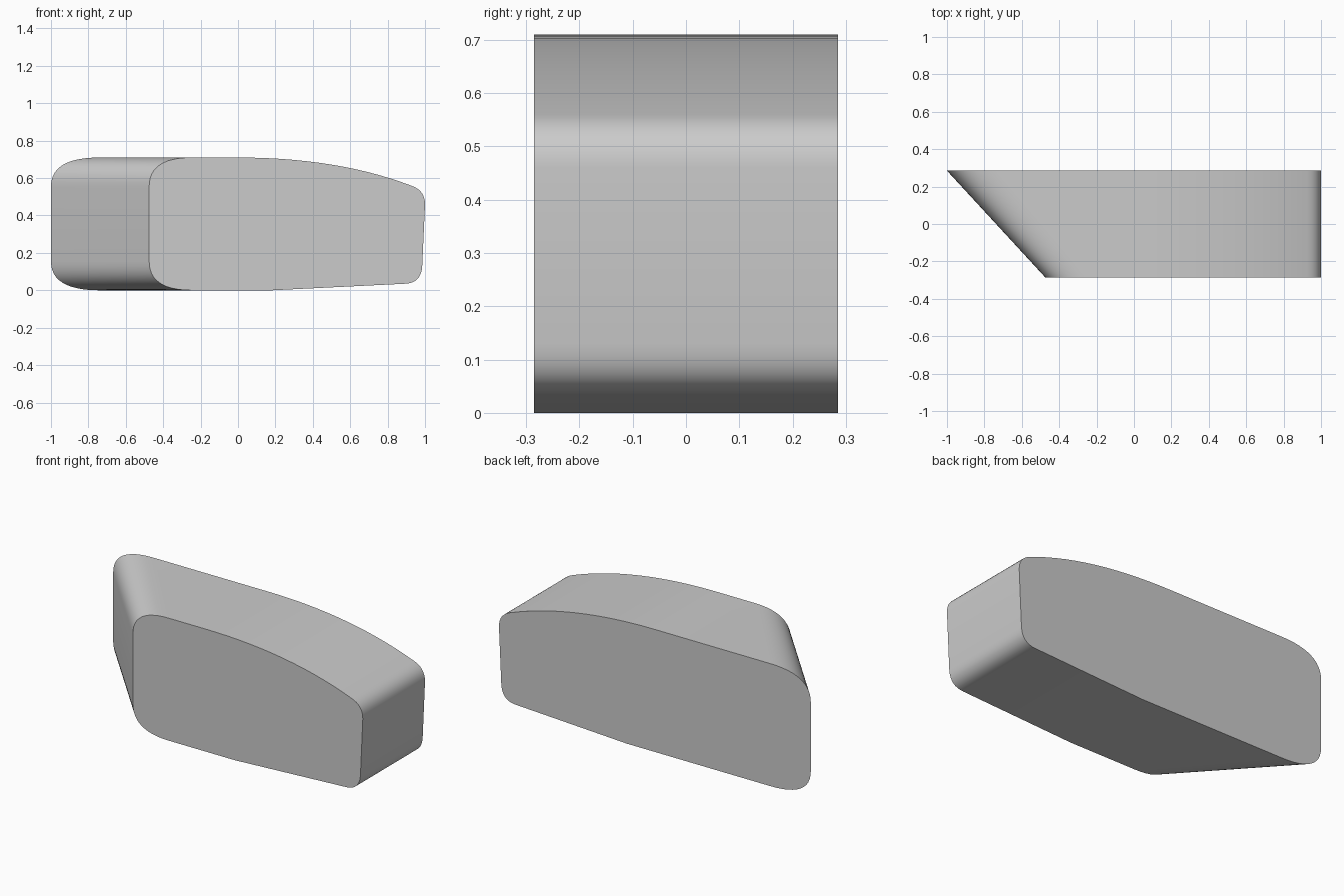
import bpy
import bmesh
from mathutils import Vector

cube = bpy.data.objects.get("Cube")
if cube:
    bpy.data.objects.remove(cube, do_unlink=True)

HALF_DEPTH = 0.285
TOP = 0.71


def bend(start, control, end, steps):
    """Points along a quadratic curve from start to end."""
    a, b, c = Vector(start), Vector(control), Vector(end)
    return [a * (1 - t) ** 2 + b * 2 * t * (1 - t) + c * t * t
            for t in (i / steps for i in range(steps + 1))]


def outline(left, corner):
    """Rounded side profile (x, z), counter-clockwise from the lower left."""
    return (
        bend((left, 0.155), (left, 0), (left + corner, 0), 12)
        + [Vector((0.18, 0))]                                        # underside kink
        + bend((0.89, 0.035), (0.98, 0.037), (0.985, 0.13), 8)       # lower nose
        + bend((1.0, 0.46), (1.0, 0.535), (0.925, 0.56), 8)          # upper nose
        + bend((0.925, 0.56), (0.53, 0.71), (0, TOP), 14)[1:]        # sloping top
        + bend((left + corner, TOP), (left, TOP), (left, 0.555), 12)
    )


# Solid body: matching profiles bridged by a slanted left end
bm = bmesh.new()
front = [bm.verts.new((p.x, -HALF_DEPTH, p.y)) for p in outline(-0.475, 0.23)]
back = [bm.verts.new((p.x, HALF_DEPTH, p.y)) for p in outline(-1.0, 0.26)]
bm.faces.new(front)
bm.faces.new(list(reversed(back)))
count = len(front)
for i in range(count):
    j = (i + 1) % count
    bm.faces.new((front[i], back[i], back[j], front[j]))
bmesh.ops.recalc_face_normals(bm, faces=bm.faces[:])

mesh = bpy.data.meshes.new("slanted_block")
bm.to_mesh(mesh)
bm.free()
block = bpy.data.objects.new("slanted_block", mesh)
bpy.context.collection.objects.link(block)

# Single light grey finish
grey = bpy.data.materials.new("light_grey")
grey.use_nodes = True
colour = (0.6, 0.6, 0.6, 1)
grey.diffuse_color = colour
grey.node_tree.nodes["Principled BSDF"].inputs["Base Color"].default_value = colour
mesh.materials.append(grey)

# Smooth rounded rim, crisp flat ends
bpy.ops.object.select_all(action="DESELECT")
block.select_set(True)
bpy.context.view_layer.objects.active = block
bpy.ops.object.shade_smooth_by_angle(angle=0.6)
